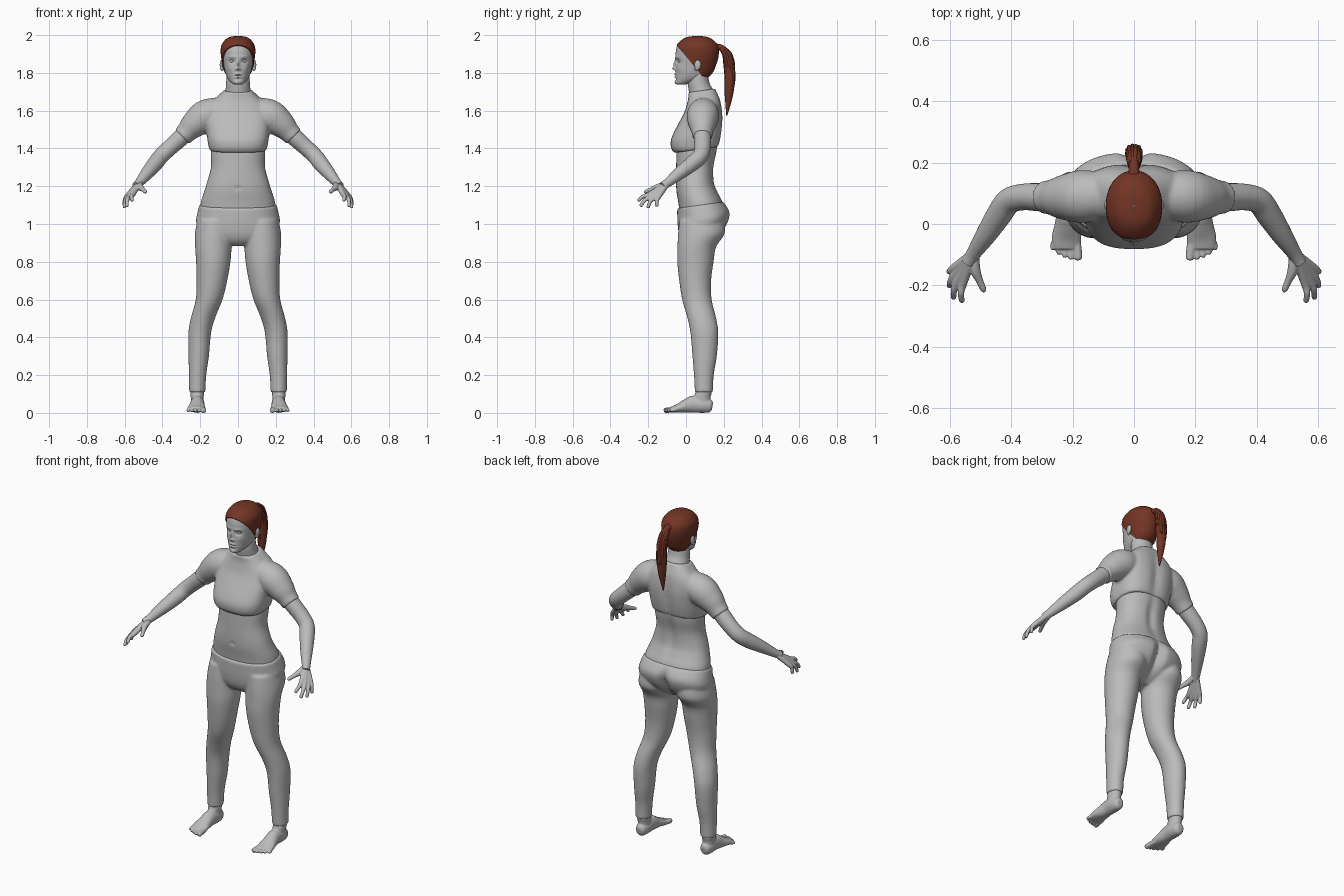
import bpy, bmesh, math, random
from mathutils import Vector

random.seed(4)
cube = bpy.data.objects.get("Cube")
if cube:
    bpy.data.objects.remove(cube)


def material(name, colour):
    m = bpy.data.materials.new(name)
    m.use_nodes = True
    m.diffuse_color = colour
    bsdf = m.node_tree.nodes["Principled BSDF"]
    bsdf.inputs["Base Color"].default_value = colour
    bsdf.inputs["Roughness"].default_value = 0.7
    return m


GREY = material("plain grey", (0.5, 0.5, 0.5, 1))
HAIR = material("auburn hair", (0.17, 0.035, 0.018, 1))


def spline(rows, sub):
    """Smooth curve through rows of numbers."""
    last = len(rows) - 1
    for i in range(last):
        a, b, c, d = (rows[min(max(i + k, 0), last)] for k in (-1, 0, 1, 2))
        for j in range(sub):
            t = j / sub
            yield [q + 0.5 * t * (r - p + t * (2*p - 5*q + 4*r - s + t * (3*(q - r) + s - p)))
                   for p, q, r, s in zip(a, b, c, d)]
    yield list(rows[last])


def skin(bm, rings):
    """Join rings of points into a closed tube."""
    rings = [[bm.verts.new(p) for p in ring] for ring in rings]
    n = len(rings[0])
    for a, b in zip(rings, rings[1:]):
        for i in range(n):
            bm.faces.new((a[i], a[(i + 1) % n], b[(i + 1) % n], b[i]))
    bm.faces.new(rings[0])
    bm.faces.new(rings[-1])


def loft(bm, rows, power=2.0, shear=0.0, bumps=(), grow=0.0, side=1, segs=48, sub=6):
    """Stack level sections; a row is height, centre x, half width, front y, back y.
    A bump is x, z, spread x, spread z, push in y, facing."""
    rings = []
    for z, cx, w, front, back in spline(rows, sub):
        ring = []
        for k in range(segs):
            a = math.tau * k / segs
            c, s = math.cos(a), math.sin(a)
            x = side * cx + (w + grow) * math.copysign(abs(c) ** (2 / power), c)
            y = (front + back) / 2 + ((back - front) / 2 + grow) * math.copysign(abs(s) ** (2 / power), s)
            for bx, bz, sx, sz, push, face in bumps:
                if s * face > 0:
                    y += push * math.exp(-((abs(x) - bx) / sx) ** 2 - ((z - bz) / sz) ** 2)
            ring.append((x, y, z + shear * (y - 0.07)))
        rings.append(ring)
    skin(bm, rings)


def tube(bm, rows, side=1, segs=20, sub=5):
    """Sweep along a path; a row is x, y, z, radius across, radius up."""
    path = list(spline([r if len(r) == 5 else (*r, r[3]) for r in rows], sub))
    rings = []
    for i, (x, y, z, ra, rb) in enumerate(path):
        t = Vector(path[min(i + 1, len(path) - 1)][:3]) - Vector(path[max(i - 1, 0)][:3])
        across = t.cross((0, 0, 1) if abs(t.normalized().z) < 0.95 else (0, 1, 0)).normalized()
        up = across.cross(t).normalized()
        ring = []
        for k in range(segs):
            a = math.tau * k / segs
            p = Vector((x, y, z)) + across * math.cos(a) * ra + up * math.sin(a) * rb
            ring.append((side * p.x, p.y, p.z))
        rings.append(ring)
    skin(bm, rings)


def ball(bm, centre, size):
    new = bmesh.ops.create_uvsphere(bm, u_segments=20, v_segments=12, radius=1)["verts"]
    bmesh.ops.scale(bm, vec=size, verts=new)
    bmesh.ops.translate(bm, vec=centre, verts=new)


def finish(name, bm, mat=GREY, voxel=0, smooth=4, mirror=False):
    bmesh.ops.recalc_face_normals(bm, faces=bm.faces)
    mesh = bpy.data.meshes.new(name)
    bm.to_mesh(mesh)
    bm.free()
    mesh.materials.append(mat)
    mesh.shade_smooth()
    mesh.set_sharp_from_angle(angle=math.radians(50))
    ob = bpy.data.objects.new(name, mesh)
    bpy.context.collection.objects.link(ob)
    if voxel:
        fuse = ob.modifiers.new("fuse", 'REMESH')
        fuse.mode, fuse.voxel_size, fuse.use_smooth_shade = 'VOXEL', voxel, True
        soft = ob.modifiers.new("soften", 'SMOOTH')
        soft.factor, soft.iterations = 0.5, smooth
    if mirror:
        ob.modifiers.new("mirror", 'MIRROR')


# Head with sculpted face
head_rows = [(1.738, 0, .018, -.045, -.005), (1.746, 0, .034, -.054, .03), (1.77, 0, .054, -.056, .1),
             (1.80, 0, .067, -.056, .135), (1.84, 0, .076, -.055, .153), (1.88, 0, .083, -.056, .165),
             (1.92, 0, .086, -.053, .168), (1.95, 0, .08, -.042, .16), (1.98, 0, .057, -.01, .13),
             (1.992, 0, .03, .022, .1), (1.995, 0, .002, .057, .061)]
face = [(.032, 1.862, .017, .011, .012, -1), (.03, 1.885, .022, .007, -.004, -1),
        (0, 1.845, .008, .02, -.011, -1), (0, 1.823, .011, .008, -.015, -1),
        (.012, 1.818, .006, .006, -.005, -1), (0, 1.793, .018, .005, -.006, -1),
        (0, 1.786, .02, .0025, .004, -1), (0, 1.778, .016, .005, -.006, -1),
        (0, 1.766, .02, .005, .004, -1), (0, 1.75, .02, .01, -.005, -1),
        (.045, 1.825, .016, .016, -.004, -1)]
bm = bmesh.new()
loft(bm, head_rows, 2.1, bumps=face, segs=144, sub=9)
finish("head", bm)

bm = bmesh.new()
for s in (-1, 1):
    ball(bm, (s * .032, -.03, 1.862), (.014, .012, .009))
finish("eyes", bm)

bm = bmesh.new()
for s in (-1, 1):
    ball(bm, (s * .088, .062, 1.842), (.009, .018, .027))
    ball(bm, (s * .085, .055, 1.822), (.008, .01, .012))
finish("ears", bm, voxel=.003)

bm = bmesh.new()
loft(bm, [(1.6, 0, .1, .04, .17), (1.66, 0, .08, .025, .165), (1.70, 0, .068, .016, .15),
          (1.74, 0, .063, .01, .127), (1.78, 0, .061, .012, .118), (1.83, 0, .055, .02, .11)])
finish("neck", bm)

# Hair cap cut along a sloping hairline, and a ponytail of strands
bm = bmesh.new()
loft(bm, head_rows, 2.1, grow=.006, segs=72)
bmesh.ops.bisect_plane(bm, geom=bm.verts[:] + bm.edges[:] + bm.faces[:],
                       plane_co=(0, -.05, 1.947), plane_no=(0, 1.2, 1), clear_inner=True)
bmesh.ops.holes_fill(bm, edges=[e for e in bm.edges if e.is_boundary])
finish("hair_cap", bm, HAIR)

bm = bmesh.new()
tail = [(0, .15, 1.935, .022), (0, .19, 1.932, .016), (0, .215, 1.895, .022), (0, .228, 1.83, .027),
        (0, .231, 1.75, .027), (0, .226, 1.67, .02), (0, .216, 1.575, .003)]
tube(bm, tail)
for k in range(14):
    a = math.tau * k / 14
    drop = random.uniform(0, .07)
    strand = []
    for i, (x, y, z, r) in enumerate(tail[1:]):
        reach = r * random.uniform(.75, .95)
        strand.append((reach * math.cos(a), y + reach * math.sin(a), z + drop * i / 5, .004 + r * .2 - i * .001))
    tube(bm, strand, segs=8)
finish("ponytail", bm, HAIR)

# Short top with sleeves
bm = bmesh.new()
loft(bm, [(1.395, 0, .15, -.062, .172), (1.42, 0, .157, -.078, .18), (1.46, 0, .163, -.081, .188),
          (1.5, 0, .166, -.066, .193), (1.55, 0, .17, -.038, .195), (1.6, 0, .165, -.01, .19),
          (1.64, 0, .14, .004, .182), (1.675, 0, .105, .012, .168), (1.705, 0, .074, .012, .155)],
     2.7, shear=.14, bumps=[(0, 1.5, .03, .13, -.012, 1)], segs=72)
for s in (-1, 1):
    tube(bm, [(.07, .095, 1.6, .07), (.165, .09, 1.575, .086), (.23, .087, 1.528, .073),
              (.27, .087, 1.488, .057), (.296, .087, 1.462, .053)], s, segs=32)
finish("short_top", bm, voxel=.007, smooth=6)

# Bare midriff with navel and spine groove
bm = bmesh.new()
loft(bm, [(1.03, 0, .2, -.03, .2), (1.11, 0, .197, -.04, .195), (1.17, 0, .179, -.05, .168),
          (1.22, 0, .164, -.053, .15), (1.3, 0, .143, -.052, .148), (1.38, 0, .144, -.05, .163),
          (1.44, 0, .14, -.045, .17)], 2.25, segs=96,
     bumps=[(0, 1.19, .007, .009, .01, -1), (0, 1.28, .025, .12, -.012, 1)])
finish("midriff", bm)

# Trousers
bm = bmesh.new()
loft(bm, [(.89, 0, .07, .01, .1), (.92, 0, .15, -.02, .16), (.96, 0, .205, -.037, .208),
          (1.01, 0, .222, -.044, .232), (1.05, 0, .216, -.046, .23), (1.1, 0, .205, -.047, .2)],
     2.3, shear=.14, bumps=[(0, .98, .028, .08, -.045, 1)], segs=72)
for s in (-1, 1):
    loft(bm, [(1.02, .12, .095, -.035, .2), (.95, .126, .102, -.042, .205), (.88, .13, .097, -.045, .16),
              (.8, .131, .091, -.046, .146), (.7, .138, .081, -.036, .133), (.6, .153, .071, -.02, .136),
              (.5, .186, .064, .008, .16), (.42, .203, .06, .024, .171), (.3, .208, .054, .034, .163),
              (.2, .214, .046, .042, .147), (.108, .216, .043, .047, .142)], side=s)
finish("trousers", bm, voxel=.007, smooth=6)

# Arms
bm = bmesh.new()
tube(bm, [(.24, .087, 1.52, .044), (.3, .087, 1.46, .046), (.36, .088, 1.405, .043),
          (.407, .075, 1.36, .042), (.44, .03, 1.318, .041), (.482, -.035, 1.268, .034),
          (.522, -.095, 1.22, .024), (.54, -.125, 1.2, .022)], segs=32)
finish("arms", bm, mirror=True)

# Hands: palm bones and fingers fused together
bm = bmesh.new()
fingers = [((.556, -.19, 1.158), (.56, -.255, 1.122)), ((.573, -.184, 1.148), (.588, -.243, 1.092)),
           ((.583, -.166, 1.143), (.602, -.203, 1.084)), ((.586, -.143, 1.148), (.602, -.155, 1.092))]
for knuckle, tip in fingers:
    k, t = Vector(knuckle), Vector(tip)
    bend = k.lerp(t, .5) + Vector((.006, -.004, .006))
    near_tip = bend.lerp(t, .85)
    tube(bm, [(.522, -.095, 1.22, .016), (*k, .014), (*bend, .0105), (*near_tip, .009), (*t, .004)], segs=14)
tube(bm, [(.52, -.095, 1.215, .015), (.517, -.15, 1.195, .017), (.503, -.185, 1.182, .012),
          (.491, -.213, 1.171, .01), (.487, -.222, 1.167, .004)], segs=14)
finish("hands", bm, voxel=.0035, smooth=3, mirror=True)

# Feet with five toes
bm = bmesh.new()
tube(bm, [(.215, .14, .034, .016, .018), (.215, .128, .036, .029, .034), (.215, .09, .042, .037, .042),
          (.215, .04, .046, .037, .045), (.217, 0, .036, .041, .036), (.22, -.045, .024, .048, .022),
          (.22, -.08, .017, .044, .014)], segs=32)
loft(bm, [(.03, .215, .033, .05, .13), (.08, .216, .034, .042, .13), (.11, .216, .036, .05, .136),
          (.16, .216, .036, .055, .137)])
for i in range(5):
    r = .0145 if i == 0 else .0105 - .0005 * i
    x = .183 + .0195 * i + (.003 if i else 0)
    end = -.118 + .002 * i * i
    tube(bm, [(.19 + .015 * i, -.04, .02, r), (x, end + .02, .014, r),
              (x, end + .005, .013, r * .9), (x, end, .012, r * .4)], segs=14)
finish("feet", bm, voxel=.0035, smooth=3, mirror=True)
